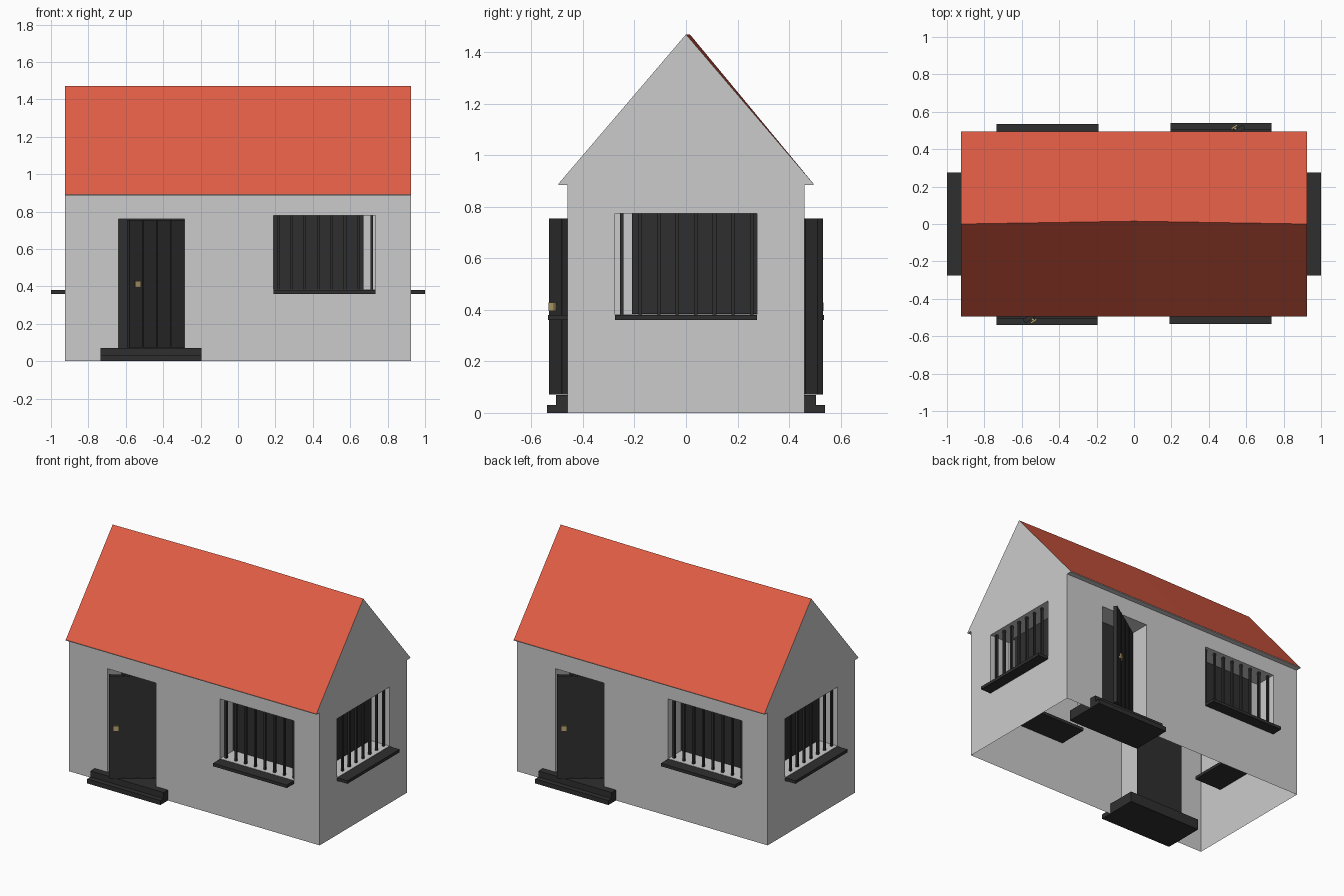
import bpy, bmesh, math
from mathutils import Matrix, Vector

if "Cube" in bpy.data.objects:
    bpy.data.objects.remove(bpy.data.objects["Cube"])

HX, HY, EAVE, RIDGE, OVER = 0.925, 0.46, 0.89, 1.47, 0.495
DEPTH = 0.15


def material(name, color):
    m = bpy.data.materials.new(name)
    m.diffuse_color = (*color, 1)
    m.use_nodes = True
    m.node_tree.nodes["Principled BSDF"].inputs["Base Color"].default_value = m.diffuse_color
    return m


DARK = material("dark_wood", (0.028, 0.028, 0.028))
RED = material("roof_red", (0.75, 0.11, 0.06))
BRASS = material("brass", (0.5, 0.38, 0.17))


def finish(bm, name, mat=None, matrix=None):
    me = bpy.data.meshes.new(name)
    bmesh.ops.remove_doubles(bm, verts=bm.verts, dist=1e-5)
    if matrix:
        bm.transform(matrix)
    bm.to_mesh(me)
    bm.free()
    ob = bpy.data.objects.new(name, me)
    bpy.context.collection.objects.link(ob)
    if mat:
        me.materials.append(mat)
    return ob


def face(bm, pts):
    return bm.faces.new([bm.verts.new(p) for p in pts])


def add_box(bm, x0, x1, y0, y1, z0, z1):
    m = Matrix.Translation(((x0 + x1) / 2, (y0 + y1) / 2, (z0 + z1) / 2))
    m = m @ Matrix.Diagonal((x1 - x0, y1 - y0, z1 - z0, 1))
    bmesh.ops.create_cube(bm, size=1, matrix=m)


def box(name, dims, mat, matrix):
    bm = bmesh.new()
    add_box(bm, *dims)
    return finish(bm, name, mat, matrix)


def wall(name, half, dist, openings, matrix):
    """Wall sheet facing -y, with recessed openings (x0, x1, z0, z1, has_back)."""
    bm = bmesh.new()
    xs = sorted({-half, half, *[v for o in openings for v in o[:2]]})
    zs = sorted({0, EAVE - 0.005, *[v for o in openings for v in o[2:4]]})
    for a, b in zip(xs, xs[1:]):
        for c, d in zip(zs, zs[1:]):
            cx, cz = (a + b) / 2, (c + d) / 2
            if not any(o[0] < cx < o[1] and o[2] < cz < o[3] for o in openings):
                face(bm, [(a, -dist, c), (b, -dist, c), (b, -dist, d), (a, -dist, d)])
    for x0, x1, z0, z1, back in openings:
        ring = [(x0, z0), (x1, z0), (x1, z1), (x0, z1)]
        inner = -dist + DEPTH
        for (a, c), (b, d) in zip(ring, ring[1:] + ring[:1]):
            face(bm, [(a, -dist, c), (a, inner, c), (b, inner, d), (b, -dist, d)])
        if back:
            face(bm, [(x, inner, z) for x, z in ring])
    finish(bm, name, None, matrix)


def window(side, x0, x1, dist, pane, matrix):
    # dark pane at the back of the recess, sill and a row of bars
    y = -dist + DEPTH
    box(side + "_window_pane", (*pane, y - 0.012, y - 0.004, 0.384, 0.778), DARK, matrix)
    box(side + "_window_sill", (x0, x1, -dist - 0.075, y + 0.05, 0.36, 0.38), DARK, matrix)
    bm = bmesh.new()
    first, last = x0 + 0.025, x1 - 0.02
    for i in range(8):
        x = first + (last - first) * i / 7
        add_box(bm, x - 0.007, x + 0.007, -dist + 0.023, -dist + 0.037, 0.38, 0.78)
    finish(bm, side + "_window_bars", DARK, matrix)


def door(side, matrix):
    # dark back of the doorway and two-tier doorstep
    y = -HY + DEPTH
    box(side + "_doorway_back", (-0.64, -0.285, y - 0.002, y + 0.002, 0.03, 0.76), DARK, matrix)
    box(side + "_step_lower", (-0.735, -0.195, -0.54, -0.26, 0, 0.03), DARK, matrix)
    box(side + "_step_upper", (-0.735, -0.195, -0.505, -0.26, 0.03, 0.07), DARK, matrix)
    # plank leaf, standing ajar about its inner hinge
    hinge = matrix @ Matrix.Translation((-0.289, -0.32, 0)) @ Matrix.Rotation(math.radians(34), 4, 'Z')
    bm = bmesh.new()
    for i in range(4):
        add_box(bm, -0.36 + i * 0.09, -0.276 + i * 0.09, -0.012, 0.012, 0.072, 0.755)
    add_box(bm, -0.355, -0.005, -0.006, 0.006, 0.075, 0.75)
    finish(bm, side + "_door_leaf", DARK, hinge)
    bm = bmesh.new()
    add_box(bm, -0.335, -0.298, -0.032, -0.022, 0.395, 0.428)
    add_box(bm, -0.322, -0.31, -0.024, -0.01, 0.405, 0.418)
    finish(bm, side + "_door_handle", BRASS, hinge)


# Opposite sides are the same, turned by half a revolution
for turn, long_side, short_side in ((0, "front", "right"), (math.pi, "back", "left")):
    R = Matrix.Rotation(turn, 4, 'Z')
    wall(long_side + "_wall", HX, HY,
         [(-0.64, -0.285, 0.03, 0.76, False), (0.19, 0.735, 0.382, 0.78, True)], R)
    door(long_side, R)
    window(long_side, 0.19, 0.735, HY, (0.19, 0.67), R)
    S = Matrix.Rotation(turn + math.pi / 2, 4, 'Z')
    wall(short_side + "_wall", HY, HX, [(-0.275, 0.275, 0.382, 0.775, True)], S)
    window(short_side, -0.275, 0.275, HX, (-0.21, 0.275), S)
    # gable and the soffit under the eave
    bm = bmesh.new()
    z = EAVE - 0.005
    face(bm, [(-OVER, -HX, z), (OVER, -HX, z), (OVER, -HX, EAVE), (0, -HX, RIDGE), (-OVER, -HX, EAVE)])
    finish(bm, short_side + "_gable", None, S)
    bm = bmesh.new()
    face(bm, [(-HX, -HY, z), (-HX, -OVER, z), (HX, -OVER, z), (HX, -HY, z)])
    face(bm, [(-HX, -OVER, z), (HX, -OVER, z), (HX, -OVER, EAVE), (-HX, -OVER, EAVE)])
    finish(bm, long_side + "_soffit", None, R)

# Roof slopes, with the ridge slightly bowed at mid length
bm = bmesh.new()
for s in (-1, 1):
    for a, b in ((-HX, 0), (0, HX)):
        ya, yb = (0.015 if a == 0 else 0), (0.015 if b == 0 else 0)
        f = face(bm, [(a, s * OVER, EAVE), (b, s * OVER, EAVE), (b, yb, RIDGE), (a, ya, RIDGE)])
        f.normal_update()
        if f.normal.z < 0:
            f.normal_flip()
finish(bm, "roof", RED)
